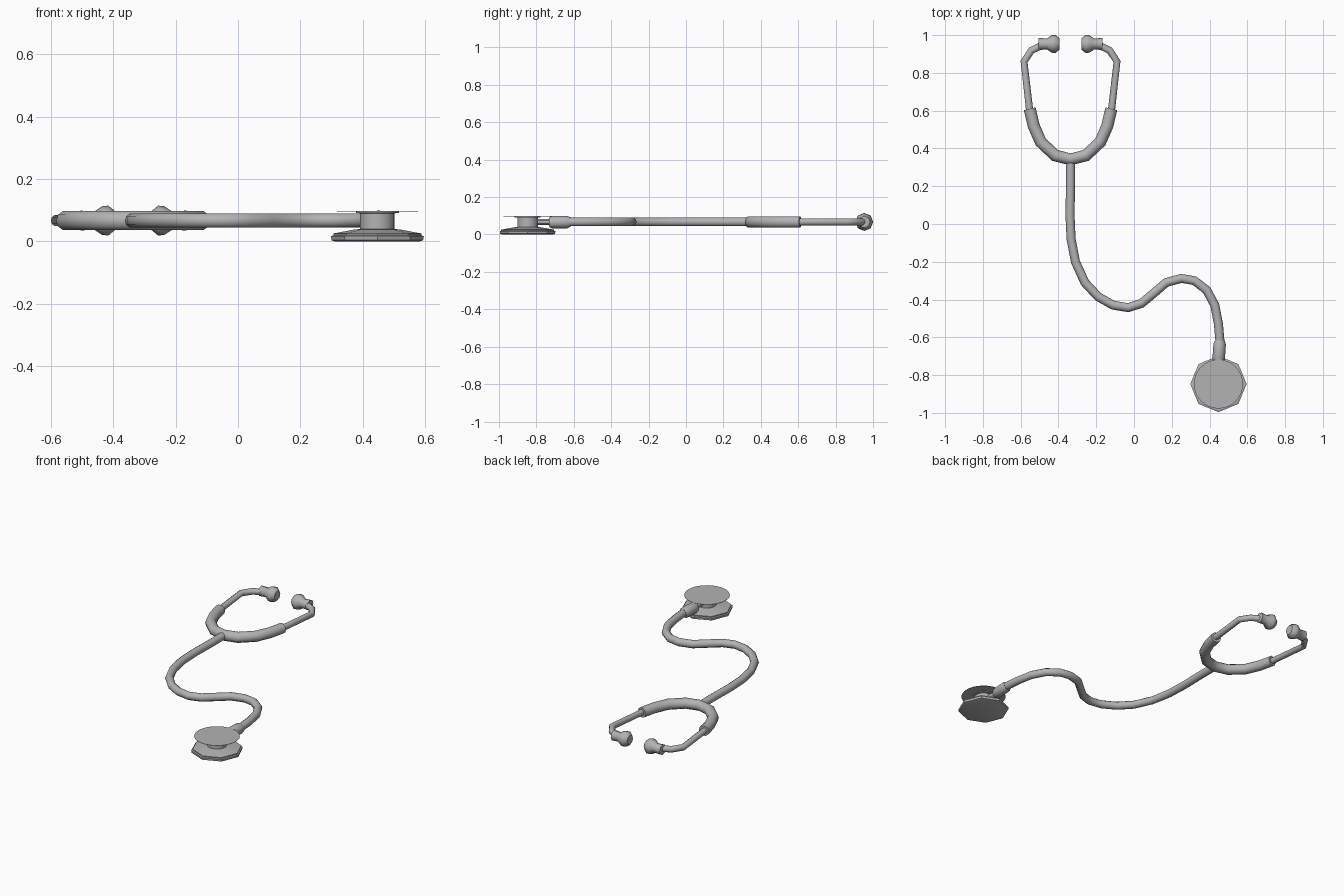
import bpy, math
from mathutils import Matrix, Vector

cube = bpy.data.objects.get("Cube")
if cube:
    bpy.data.objects.remove(cube, do_unlink=True)

grey = bpy.data.materials.new("plain grey")
grey.use_nodes = True
COLOUR = (0.45, 0.45, 0.45, 1)
grey.diffuse_color = COLOUR
grey.node_tree.nodes["Principled BSDF"].inputs["Base Color"].default_value = COLOUR

TUBE_Z = 0.067   # height of the tubing's centre line
AXIS_X = -0.336  # middle of the headset
HEAD = Vector((0.447, -0.847, 0))  # centre of the chest piece


def finish(obj, angle):
    bpy.ops.object.select_all(action='DESELECT')
    obj.select_set(True)
    bpy.context.view_layer.objects.active = obj
    if obj.type == 'CURVE':
        bpy.ops.object.convert(target='MESH')
    bpy.ops.object.shade_smooth_by_angle(angle=math.radians(angle))


def tube(name, points, radius):
    """Round tube swept along (x, y) points at tubing height."""
    curve = bpy.data.curves.new(name, 'CURVE')
    curve.dimensions = '3D'
    curve.bevel_depth = radius
    curve.bevel_resolution = 3
    curve.use_fill_caps = True
    spline = curve.splines.new('POLY')
    spline.points.add(len(points) - 1)
    for p, (x, y) in zip(spline.points, points):
        p.co = (x, y, TUBE_Z, 1)
    curve.materials.append(grey)
    obj = bpy.data.objects.new(name, curve)
    bpy.context.collection.objects.link(obj)
    finish(obj, 50)


def lathe(name, profile, sides, matrix, angle=30):
    """Turn a (radius, height) profile around its own z, closing both ends."""
    verts, faces = [], []
    for r, h in profile:
        for i in range(sides):
            a = math.tau * i / sides
            verts.append((r * math.cos(a), r * math.sin(a), h))
    for k in range(len(profile) - 1):
        for i in range(sides):
            j = (i + 1) % sides
            a, b = k * sides, (k + 1) * sides
            faces.append((a + i, a + j, b + j, b + i))
    faces.append(tuple(reversed(range(sides))))
    faces.append(tuple(range(len(verts) - sides, len(verts))))
    mesh = bpy.data.meshes.new(name)
    mesh.from_pydata(verts, [], faces)
    mesh.transform(matrix)
    mesh.materials.append(grey)
    obj = bpy.data.objects.new(name, mesh)
    bpy.context.collection.objects.link(obj)
    finish(obj, angle)


# Chest piece: octagonal bell, round stem and thin diaphragm
at_head = Matrix.Translation(HEAD)
lathe("bell", [(0.135, 0), (0.147, 0.004), (0.149, 0.017), (0.141, 0.02),
               (0.141, 0.026), (0.128, 0.028), (0.075, 0.038), (0.055, 0.04)],
      8, at_head, 20)
lathe("stem", [(0.055, 0.036), (0.055, 0.09), (0.069, 0.092), (0.069, 0.096)],
      24, at_head)
lathe("diaphragm", [(0.13, 0.096), (0.13, 0.0975)], 32, at_head)

# Metal nipple and rubber connector joining the chest piece to the tubing
along_y = Matrix.Rotation(-math.pi / 2, 4, 'X')
at_nipple = Matrix.Translation((HEAD.x, -0.81, TUBE_Z)) @ along_y
lathe("nipple", [(0.016, 0), (0.016, 0.12)], 12, at_nipple)
at_connector = Matrix.Translation((HEAD.x, -0.73, TUBE_Z - 0.001)) @ Matrix.Rotation(-0.07, 4, 'Z') @ along_y
lathe("connector", [(0.028, 0), (0.033, 0.012), (0.033, 0.095), (0.026, 0.112)],
      12, at_connector, 45)

# Long tubing
tube("main_tube", [(-0.336, 0.34), (-0.336, 0.2), (-0.339, 0.05), (-0.333, -0.08),
                   (-0.31, -0.2), (-0.26, -0.31), (-0.19, -0.385), (-0.11, -0.43),
                   (-0.03, -0.443), (0.04, -0.42), (0.1, -0.37), (0.17, -0.31),
                   (0.25, -0.288), (0.32, -0.3), (0.385, -0.35), (0.428, -0.43),
                   (0.447, -0.53), (0.456, -0.63), (0.45, -0.68)], 0.024)

# Forked yoke, mirrored about the headset axis
half = [(0.216, 0.61), (0.195, 0.52), (0.158, 0.435), (0.082, 0.363)]
yoke = [(AXIS_X - x, y) for x, y in half] + [(AXIS_X, 0.342)]
yoke += [(AXIS_X + x, y) for x, y in reversed(half)]
tube("yoke", yoke, 0.032)

# Ear tubes and ear tips
for side, s in (("left", 1), ("right", -1)):
    path = [(0.213, 0.57), (0.246, 0.86), (0.208, 0.918), (0.14, 0.952)]
    tube(side + "_ear_tube", [(AXIS_X + s * x, y) for x, y in path], 0.019)
    aim = Matrix.Rotation(-s * math.pi / 2, 4, 'Y')
    at_ear = Matrix.Translation((AXIS_X + s * 0.17, 0.953, TUBE_Z)) @ aim
    lathe(side + "_ear_tip", [(0.032, 0), (0.029, 0.045), (0.046, 0.07),
                              (0.048, 0.09), (0.03, 0.112)], 8, at_ear, 50)
